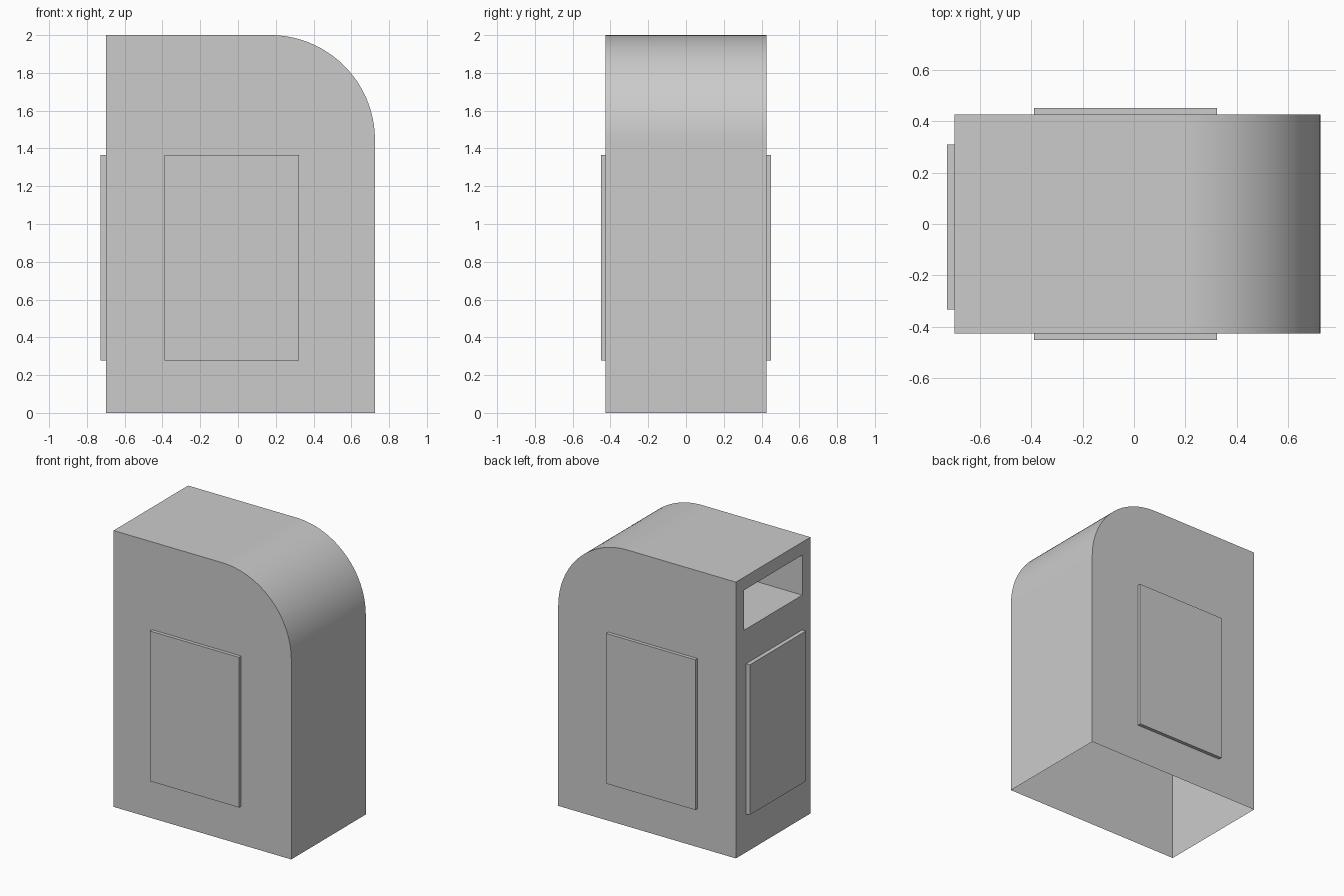
import bpy, bmesh, math

if "Cube" in bpy.data.objects:
    bpy.data.objects.remove(bpy.data.objects["Cube"])

X0, X1, W, H = -0.698, 0.725, 0.426, 2.0   # body extents
R, STEPS = 0.555, 32                       # rounded top corner


def finish(name, bm):
    bmesh.ops.remove_doubles(bm, verts=bm.verts[:], dist=1e-5)
    bmesh.ops.recalc_face_normals(bm, faces=bm.faces[:])
    mesh = bpy.data.meshes.new(name)
    bm.to_mesh(mesh)
    bm.free()
    obj = bpy.data.objects.new(name, mesh)
    bpy.context.collection.objects.link(obj)
    return obj


def box(name, lo, hi):
    bm = bmesh.new()
    bmesh.ops.create_cube(bm, size=1)
    for v in bm.verts:
        v.co = [(a + b) / 2 + c * (b - a) for a, b, c in zip(lo, hi, v.co)]
    return finish(name, bm)


# Bin body: side profile swept across the width, open underneath
profile = [(X0, 0), (X0, H)]
for i in range(STEPS + 1):
    a = math.pi / 2 * (1 - i / STEPS)
    profile.append((X1 - R + R * math.cos(a), H - R + R * math.sin(a)))
profile.append((X1, 0))

bm = bmesh.new()
front = [bm.verts.new((x, -W, z)) for x, z in profile]
back = [bm.verts.new((x, W, z)) for x, z in profile]
bm.faces.new(front)
bm.faces.new(back[::-1])
for i in range(1, len(profile) - 1):
    bm.faces.new((front[i], front[i + 1], back[i + 1], back[i]))


# Left wall with the recessed deposit slot
def ring(x, y, z0, z1):
    return [bm.verts.new((x, s, z)) for s, z in ((-y, z0), (-y, z1), (y, z1), (y, z0))]


wall = [front[0], front[1], back[1], back[0]]
rim = ring(X0, 0.333, 1.616, 1.906)
deep = ring(X0 + 0.5, 0.333, 1.616, 1.906)
for a, b in ((wall, rim), (rim, deep)):
    for i in range(4):
        j = (i + 1) % 4
        bm.faces.new((a[i], a[j], b[j], b[i]))
bm.faces.new(deep)
body = finish("bin_body", bm)
bpy.context.view_layer.objects.active = body
body.select_set(True)
bpy.ops.object.shade_smooth_by_angle(angle=math.radians(30))

# Raised panels on front, back and left
Z0, Z1 = 0.278, 1.365
for name, s in (("front_panel", -1), ("back_panel", 1)):
    y0, y1 = sorted((s * W, s * 0.451))
    box(name, (-0.39, y0, Z0), (0.324, y1, Z1))
box("left_panel", (-0.728, -0.332, Z0), (X0, 0.31, Z1))
